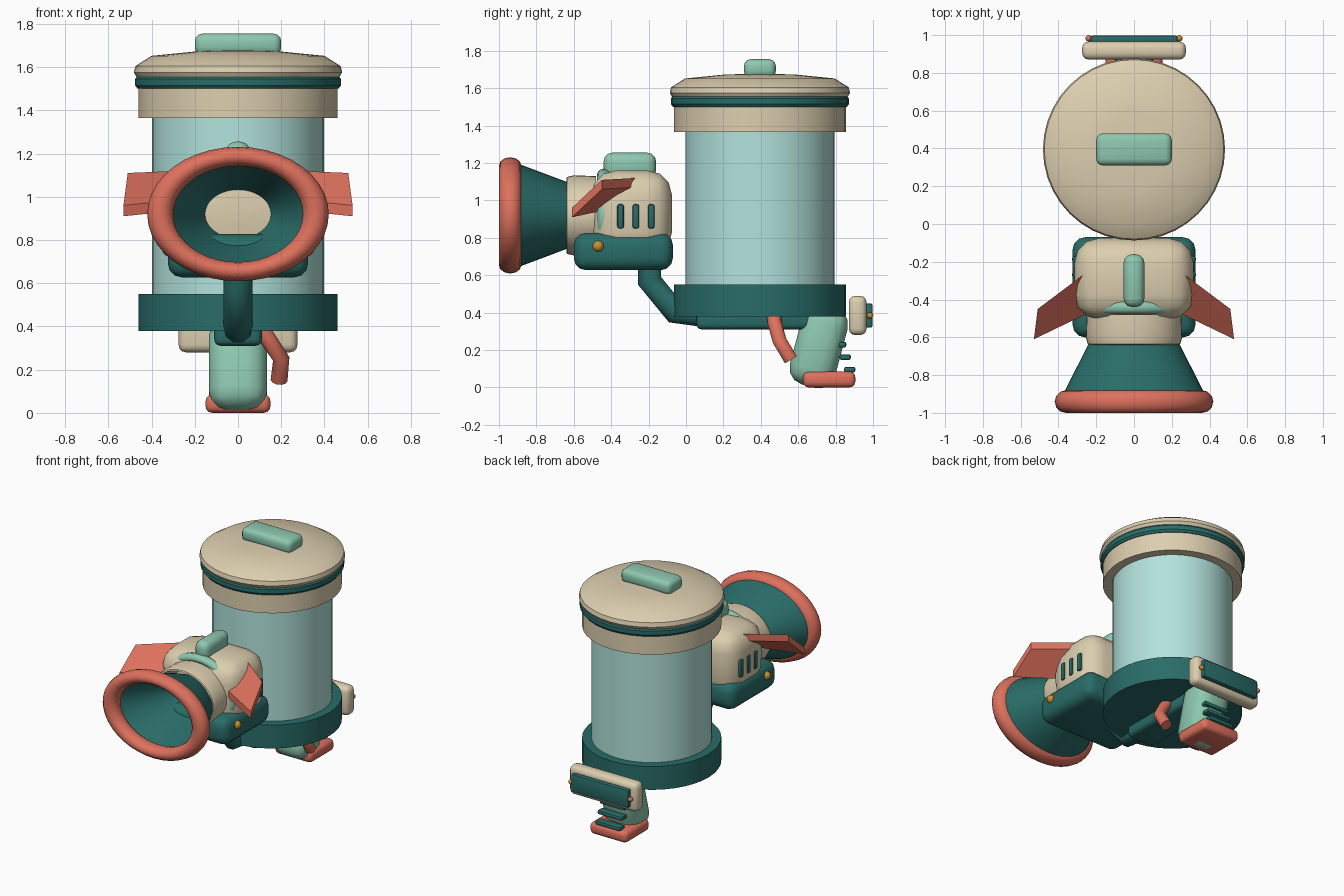
import bpy, bmesh, math
from mathutils import Vector

if "Cube" in bpy.data.objects:
    bpy.data.objects.remove(bpy.data.objects["Cube"])


def material(name, rgb):
    m = bpy.data.materials.new(name)
    m.use_nodes = True
    m.diffuse_color = (*rgb, 1)
    m.node_tree.nodes["Principled BSDF"].inputs["Base Color"].default_value = (*rgb, 1)
    return m


CREAM = material("cream", (0.72, 0.62, 0.43))
TEAL = material("dark_teal", (0.022, 0.15, 0.138))
CORAL = material("coral", (0.73, 0.165, 0.11))
MINT = material("mint", (0.27, 0.58, 0.43))
GLASS = material("pale_glass", (0.45, 0.77, 0.72))
GOLD = material("gold", (0.58, 0.28, 0.03))


def finish(name, bm, mat, loc=(0, 0, 0), rot=(0, 0, 0), scale=(1, 1, 1), angle=35):
    bmesh.ops.recalc_face_normals(bm, faces=bm.faces)
    mesh = bpy.data.meshes.new(name)
    bm.to_mesh(mesh)
    bm.free()
    mesh.materials.append(mat)
    ob = bpy.data.objects.new(name, mesh)
    bpy.context.collection.objects.link(ob)
    ob.location, ob.rotation_euler, ob.scale = loc, rot, scale
    bpy.ops.object.select_all(action='DESELECT')
    ob.select_set(True)
    bpy.context.view_layer.objects.active = ob
    if angle:
        bpy.ops.object.shade_smooth_by_angle(angle=math.radians(angle))
    return ob


def rounded_box(name, size, loc, mat, bevel, segments=3, rot=(0, 0, 0)):
    bm = bmesh.new()
    bmesh.ops.create_cube(bm, size=1)
    bmesh.ops.scale(bm, vec=size, verts=bm.verts)
    bmesh.ops.bevel(bm, geom=bm.edges[:], offset=bevel, segments=segments,
                    profile=0.5, affect='EDGES', clamp_overlap=True)
    return finish(name, bm, mat, loc, rot)


def lathe(name, profile, mat, loc, rot=(0, 0, 0), scale=(1, 1, 1), closed=False, steps=40):
    """Spin (radius, height) points around the local z axis."""
    bm = bmesh.new()
    vs = [bm.verts.new((r, 0, h)) for r, h in profile]
    edges = [bm.edges.new(p) for p in zip(vs, vs[1:])]
    if closed:
        edges.append(bm.edges.new((vs[-1], vs[0])))
    bmesh.ops.spin(bm, geom=vs + edges, cent=(0, 0, 0), axis=(0, 0, 1),
                   angle=math.tau, steps=steps, use_duplicate=False)
    bmesh.ops.remove_doubles(bm, verts=bm.verts, dist=0.0001)
    return finish(name, bm, mat, loc, rot, scale)


def ring(name, major, minor, mat, loc, rot, scale):
    profile = [(major + minor * math.cos(math.tau * i / 12),
                minor * math.sin(math.tau * i / 12)) for i in range(12)]
    return lathe(name, profile, mat, loc, rot, scale, closed=True)


def ball(name, radius, loc, mat):
    bm = bmesh.new()
    bmesh.ops.create_uvsphere(bm, u_segments=16, v_segments=10, radius=radius)
    return finish(name, bm, mat, loc)


def tube(name, points, radius, mat):
    curve = bpy.data.curves.new(name, 'CURVE')
    curve.dimensions = '3D'
    curve.bevel_depth = radius
    curve.bevel_resolution = 3
    curve.use_fill_caps = True
    spline = curve.splines.new('POLY')
    spline.points.add(len(points) - 1)
    for p, co in zip(spline.points, points):
        p.co = (*co, 1)
    curve.materials.append(mat)
    ob = bpy.data.objects.new(name, curve)
    bpy.context.collection.objects.link(ob)
    bpy.ops.object.select_all(action='DESELECT')
    ob.select_set(True)
    bpy.context.view_layer.objects.active = ob
    bpy.ops.object.convert(target='MESH')
    bpy.ops.object.shade_smooth_by_angle(angle=math.radians(50))


# Tank: glass cylinder, base, collar, seal and lid
TANK = (0, 0.395, 0)


def drum(name, radius, low, high, mat):
    lathe(name, [(0, low), (radius, low), (radius, high), (0, high)], mat, TANK)


drum("tank_glass", 0.398, 0.45, 1.45, GLASS)
drum("tank_base", 0.46, 0.38, 0.55, TEAL)
drum("tank_collar", 0.46, 1.365, 1.51, CREAM)
lathe("tank_seal", [(0, 1.5), (0.465, 1.5), (0.476, 1.515), (0.476, 1.545),
                    (0.465, 1.56), (0, 1.56)], TEAL, TANK)
lathe("tank_lid", [(0, 1.555), (0.47, 1.555), (0.482, 1.575), (0.475, 1.605),
                   (0.4, 1.652), (0.2, 1.672), (0, 1.68)], CREAM, TANK)
rounded_box("lid_handle", (0.4, 0.17, 0.1), (0, 0.395, 1.705), MINT, 0.035)

# Strut and pipe joining the tank to the head
rounded_box("base_strut", (0.22, 0.62, 0.12), (0, 0.365, 0.37), TEAL, 0.03)
tube("neck_pipe", [(0, -0.195, 0.72), (0, -0.195, 0.57), (0, -0.06, 0.405),
                   (0, 0.12, 0.385)], 0.068, TEAL)

# Head
rounded_box("head_body", (0.63, 0.43, 0.46), (0, -0.29, 0.93), CREAM, 0.13)
rounded_box("head_lower_shell", (0.65, 0.53, 0.2), (0, -0.335, 0.727), TEAL, 0.065)
rounded_box("head_handle", (0.11, 0.28, 0.14), (0, -0.3, 1.185), MINT, 0.045)

# Horn: parts spun about the front-back axis and flattened vertically
FORWARD = (math.pi / 2, 0, 0)
HORN = (0, 0, 0.92)
FLAT = (1, 0.74, 1)
lathe("horn_cone", [(0.155, 0.49), (0.238, 0.63), (0.375, 0.9), (0.36, 0.92),
                    (0.345, 0.9), (0.215, 0.63), (0.145, 0.49)],
      TEAL, HORN, FORWARD, FLAT, closed=True)
ring("horn_rim", 0.36, 0.06, CORAL, (0, -0.94, 0.92), FORWARD, FLAT)
lathe("horn_collar", [(0.18, 0.48), (0.25, 0.48), (0.255, 0.6), (0.245, 0.635),
                      (0.235, 0.64)],
      CREAM, HORN, FORWARD, (1, 0.84, 1), closed=True)
ring("head_band", 0.265, 0.035, MINT, (0, -0.44, 0.92), FORWARD, (1, 0.83, 1))


def fin(name, side):
    """Swept plate that slopes down toward the front."""
    top = [(0.27, -0.27, 1.12), (0.51, -0.45, 1.11), (0.53, -0.61, 0.96), (0.24, -0.47, 0.99)]
    bm = bmesh.new()
    upper = [bm.verts.new((side * x, y, z)) for x, y, z in top]
    lower = [bm.verts.new(v.co - Vector((0, 0, 0.05))) for v in upper]
    bm.faces.new(upper)
    bm.faces.new(lower[::-1])
    for i in range(4):
        j = (i + 1) % 4
        bm.faces.new((upper[i], lower[i], lower[j], upper[j]))
    finish(name, bm, CORAL, angle=None)


# Mirrored details on both sides of the head
for side, label in ((1, "left"), (-1, "right")):
    fin(label + "_fin", side)
    ball(label + "_bolt", 0.03, (side * 0.32, -0.47, 0.755), GOLD)
    for i in range(3):
        rounded_box(f"{label}_vent_{i + 1}", (0.03, 0.036, 0.13),
                    (side * 0.312, -0.35 + i * 0.082, 0.915), TEAL, 0.012, 2)

# Grip, foot, ribs and trigger
rounded_box("grip", (0.27, 0.25, 0.44), (0, 0.71, 0.22), MINT, 0.09,
            rot=(math.radians(-15), 0, 0))
rounded_box("grip_foot", (0.3, 0.28, 0.085), (0, 0.765, 0.043), CORAL, 0.03)
for i in range(3):
    rounded_box(f"grip_rib_{i + 1}", (0.2, 0.06, 0.03),
                (0, 0.875 - i * 0.024, 0.095 + i * 0.067), TEAL, 0.01, 2)
tube("trigger", [(0.1, 0.47, 0.4), (0.14, 0.475, 0.34), (0.2, 0.5, 0.25),
                 (0.19, 0.56, 0.15)], 0.039, CORAL)

# Rear display
rounded_box("display_case", (0.55, 0.095, 0.21), (0, 0.918, 0.385), CREAM, 0.035)
rounded_box("display_screen", (0.46, 0.04, 0.13), (0, 0.977, 0.385), TEAL, 0.01, 2)
ball("display_knob_left", 0.017, (0.24, 0.983, 0.385), GOLD)
ball("display_knob_right", 0.017, (-0.24, 0.983, 0.385), CORAL)
